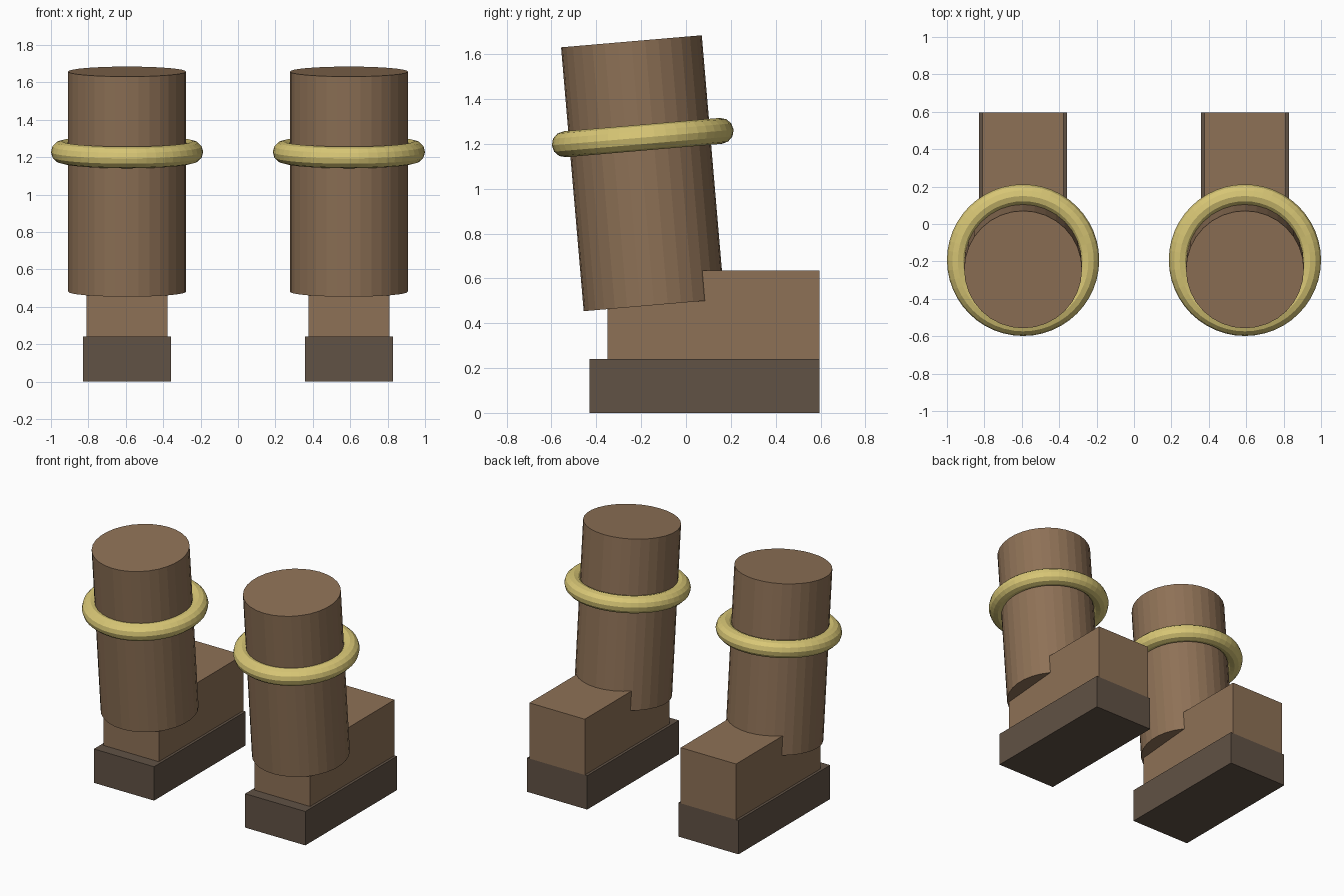
import bpy
from math import radians

if "Cube" in bpy.data.objects:
    bpy.data.objects.remove(bpy.data.objects["Cube"], do_unlink=True)

TILT = radians(4.9)  # legs lean forward at the top


def material(name, colour):
    mat = bpy.data.materials.new(name)
    mat.use_nodes = True
    mat.diffuse_color = (*colour, 1)
    shader = next(n for n in mat.node_tree.nodes if n.type == 'BSDF_PRINCIPLED')
    shader.inputs["Base Color"].default_value = (*colour, 1)
    return mat


brown = material("brown", (0.27, 0.165, 0.093))
dark_brown = material("dark brown", (0.119, 0.084, 0.059))
gold = material("pale gold", (0.69, 0.57, 0.18))


def finish(name, mat):
    obj = bpy.context.object
    obj.name = name
    obj.data.materials.append(mat)
    return obj


def box(name, mat, x, width, y0, y1, z0, z1):
    bpy.ops.mesh.primitive_cube_add(size=1, location=(x, (y0 + y1) / 2, (z0 + z1) / 2))
    bpy.context.object.scale = (width, y1 - y0, z1 - z0)
    bpy.ops.object.transform_apply(location=False, rotation=False, scale=True)
    return finish(name, mat)


for side, x in (("left", 0.593), ("right", -0.593)):
    # Boot: sole and upper
    box(side + "_sole", dark_brown, x, 0.472, -0.43, 0.596, 0, 0.24)
    box(side + "_boot_upper", brown, x, 0.434, -0.35, 0.596, 0.24, 0.635)

    # Leaning leg shaft
    bpy.ops.mesh.primitive_cylinder_add(vertices=32, radius=0.315, depth=1.181,
                                        location=(x, -0.193, 1.069), rotation=(TILT, 0, 0))
    finish(side + "_leg", brown)

    # Ring around the leg
    bpy.ops.mesh.primitive_torus_add(major_segments=48, minor_segments=12,
                                     major_radius=0.349, minor_radius=0.058,
                                     location=(x, -0.193, 1.228), rotation=(TILT, 0, 0))
    finish(side + "_ring", gold)
